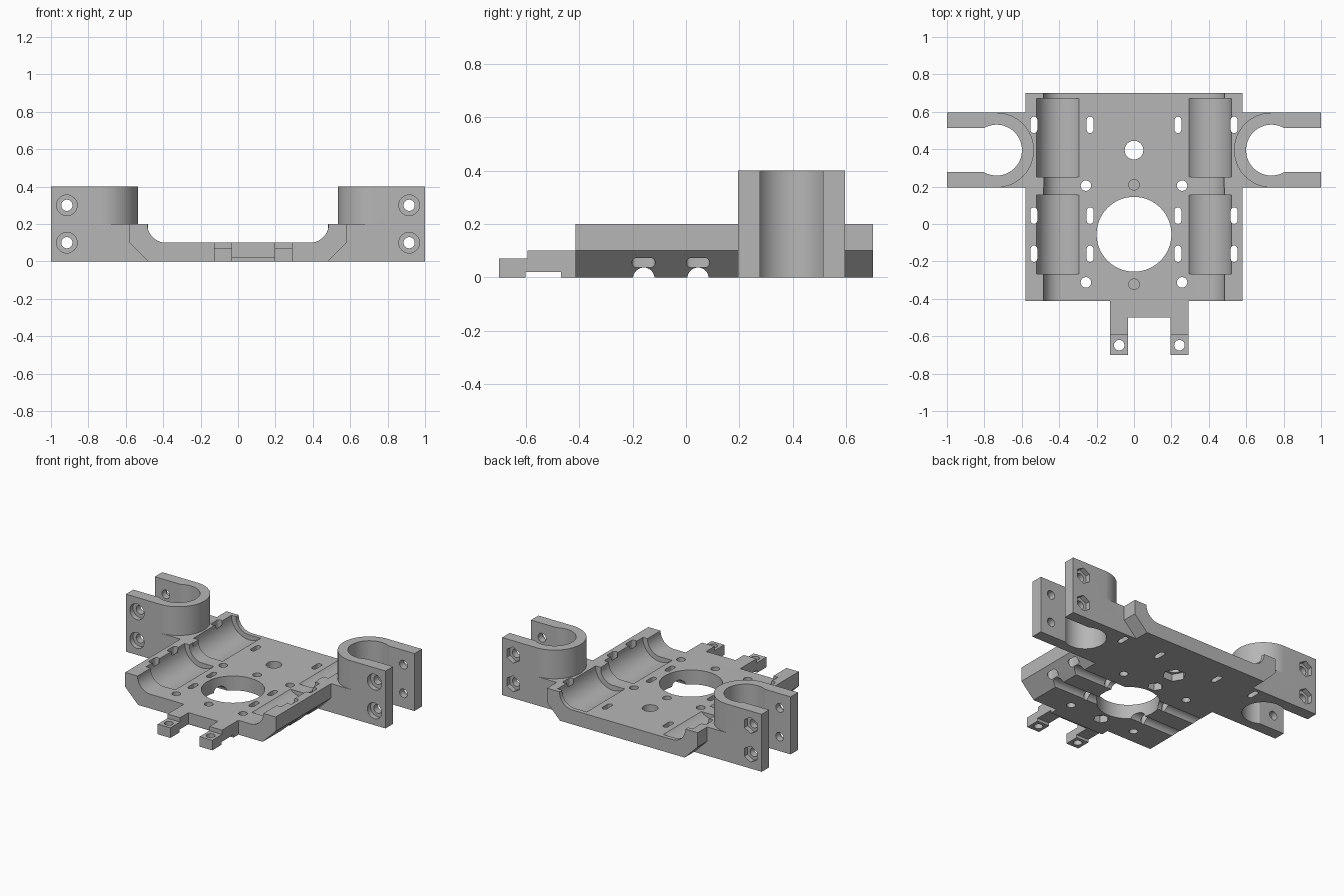
import bpy, bmesh, math

if "Cube" in bpy.data.objects:
    bpy.data.objects.remove(bpy.data.objects["Cube"])

grey = bpy.data.materials.new("light grey plastic")
grey.diffuse_color = (0.47, 0.47, 0.47, 1)
grey.use_nodes = True
grey.node_tree.nodes["Principled BSDF"].inputs["Base Color"].default_value = grey.diffuse_color


def prism(name, pts, lo, hi, axis="z"):
    """Extrude a 2D outline from lo to hi along the given axis."""
    place = {"z": lambda a, b, t: (a, b, t),
             "y": lambda a, b, t: (a, t, b),
             "x": lambda a, b, t: (t, a, b)}[axis]
    bm = bmesh.new()
    n = len(pts)
    low = [bm.verts.new(place(a, b, lo)) for a, b in pts]
    top = [bm.verts.new(place(a, b, hi)) for a, b in pts]
    bm.faces.new(low)
    bm.faces.new(top)
    for i in range(n):
        j = (i + 1) % n
        bm.faces.new((low[i], low[j], top[j], top[i]))
    bmesh.ops.recalc_face_normals(bm, faces=bm.faces)
    me = bpy.data.meshes.new(name)
    bm.to_mesh(me)
    bm.free()
    me.materials.append(grey)
    ob = bpy.data.objects.new(name, me)
    bpy.context.collection.objects.link(ob)
    return ob


def arc(cx, cy, r, a0, a1, n):
    return [(cx + r * math.cos(math.radians(a0 + (a1 - a0) * i / n)),
             cy + r * math.sin(math.radians(a0 + (a1 - a0) * i / n))) for i in range(n + 1)]


def circle(cx, cy, r, n=32, start=0):
    return arc(cx, cy, r, start, start + 360, n)[:-1]


def rect(x0, x1, y0, y1):
    return [(x0, y0), (x1, y0), (x1, y1), (x0, y1)]


def slot(cx, cy, w, length):
    h = length / 2 - w / 2
    return arc(cx, cy + h, w / 2, 0, 180, 10) + arc(cx, cy - h, w / 2, 180, 360, 10)


def combine(pts, lo, hi, axis="z", op="DIFFERENCE"):
    """Add or cut a prism on the body and discard the helper."""
    tool = prism("helper", pts, lo, hi, axis)
    tool.hide_render = True
    mod = body.modifiers.new("bool", "BOOLEAN")
    mod.operation, mod.solver, mod.object = op, "EXACT", tool
    bpy.ops.object.modifier_apply(modifier=mod.name)
    bpy.data.objects.remove(tool)


# Base plate: chamfered underside, raised side rails with a fillet
half = [(0.48, 0), (0.58, 0.1), (0.58, 0.2)] + arc(0.385, 0.2, 0.1, 0, -90, 14)
body = prism("carriage_body", half + [(-x, z) for x, z in reversed(half)], -0.413, 0.70, "y")
bpy.context.view_layer.objects.active = body
body.select_set(True)

CX, CY = 0.735, 0.395   # clamp bore centre

# Rod clamps, one on each side
for s in (1, -1):
    def m(pts):
        return [(s * x, y) for x, y in pts]
    combine(m([(1, CY - 0.2), (1, CY + 0.2)] + arc(CX, CY, 0.2, 90, 270, 40)), 0, 0.4, op="UNION")
    combine(m(rect(0.48, CX, CY - 0.2, CY + 0.2)), 0, 0.2, op="UNION")

# Belt tabs joined by a cross bar at the front
combine(rect(-0.128, 0.292, -0.5, -0.40), 0, 0.1, op="UNION")
for x in (-0.128, 0.195):
    combine(rect(x, x + 0.097, -0.593, -0.45), 0, 0.1, op="UNION")
    combine(rect(x, x + 0.097, -0.70, -0.58), 0, 0.07, op="UNION")
combine(rect(-0.2, 0.4, -0.60, -0.467), -0.1, 0.02)
for x in (-0.079, 0.243):
    combine(circle(x, -0.648, 0.028), -0.1, 0.2)

for s in (1, -1):
    # Clamp bore and the gap that opens it outward
    combine(circle(s * CX, CY, 0.136, 64), -0.1, 0.5)
    combine(rect(*sorted((s * CX, s * 1.1)), CY - 0.118, CY + 0.118), -0.1, 0.5)
    # Clamp bolts: round head recess in front, hex nut pocket behind
    for z in (0.1, 0.3):
        combine(circle(s * 0.915, z, 0.03), 0.1, 0.7, "y")
        combine(circle(s * 0.915, z, 0.055), 0.1, CY - 0.165, "y")
        combine(circle(s * 0.915, z, 0.056, 6, 30), CY + 0.165, 0.7, "y")
    # Bearing seats
    for y0, y1 in ((0.252, 0.67), (-0.268, 0.156)):
        combine(circle(s * 0.385, 0.2, 0.135, 64), y0, y1, "y")
    # Cable tie slots beside the seats
    for y in (0.53, 0.045, -0.159):
        for x in (0.235, 0.535):
            combine(slot(s * x, y, 0.036, 0.088), -0.1, 0.3)
    # Mounting holes
    for y in (0.205, -0.312):
        combine(circle(s * 0.257, y, 0.028), -0.1, 0.3)

# Large central opening and cable tie grooves underneath
combine(circle(0, -0.055, 0.2, 64), -0.1, 0.3)
for y in (0.045, -0.158):
    combine(circle(y, -0.003, 0.04), -0.7, 0.7, "x")

# Centre bolt hole with hex nut pocket
combine(circle(0, 0.395, 0.05), -0.1, 0.3)
combine(circle(0, 0.395, 0.075, 6), -0.1, 0.05)

# Two bolt holes closed by a thin skin above their nut pockets
for y in (0.21, -0.322):
    combine(circle(0, y, 0.028), 0.06, 0.3)
    combine(circle(0, y, 0.05, 6), -0.1, 0.05)

bpy.ops.object.shade_smooth_by_angle(angle=math.radians(25))
